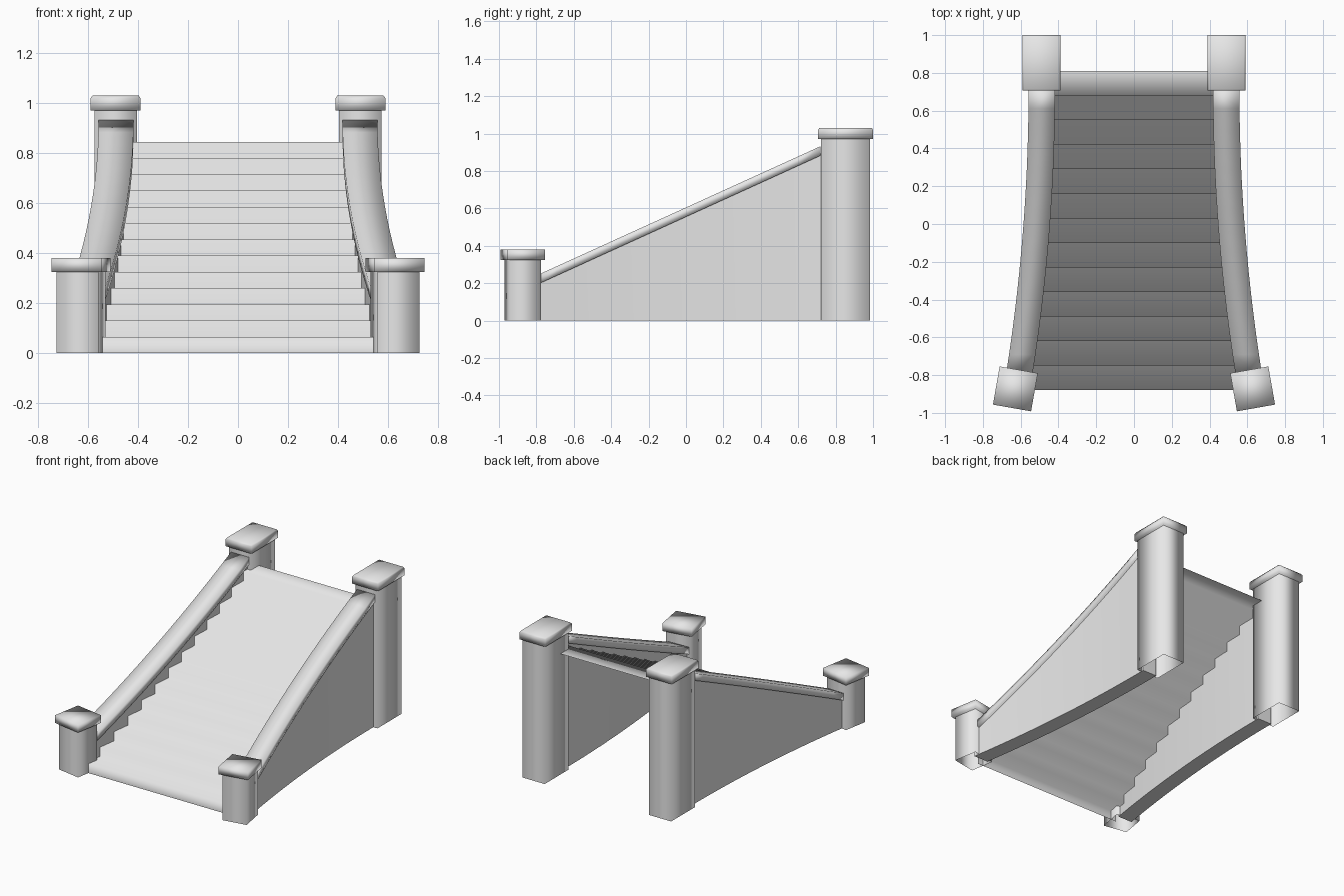
import bpy
import bmesh
from math import radians, cos, sin

cube = bpy.data.objects.get("Cube")
if cube:
    bpy.data.objects.remove(cube, do_unlink=True)

stone = bpy.data.materials.new("grey stone")
stone.diffuse_color = (0.8, 0.8, 0.8, 1)
stone.use_nodes = True
stone.node_tree.nodes["Principled BSDF"].inputs["Base Color"].default_value = (0.8, 0.8, 0.8, 1)


def loft(name, rings, closed=True, cap_start=False, cap_end=False, angle=180):
    """Skin a row of matching rings into one smooth-shaded object."""
    bm = bmesh.new()
    rows = [[bm.verts.new(p) for p in ring] for ring in rings]
    n = len(rows[0])
    for a, b in zip(rows, rows[1:]):
        for i in range(n if closed else n - 1):
            j = (i + 1) % n
            bm.faces.new((a[i], a[j], b[j], b[i]))
    if cap_start:
        bm.faces.new(rows[0][::-1])
    if cap_end:
        bm.faces.new(rows[-1])
    if closed:
        bmesh.ops.recalc_face_normals(bm, faces=bm.faces)
    mesh = bpy.data.meshes.new(name)
    bm.to_mesh(mesh)
    bm.free()
    mesh.materials.append(stone)
    obj = bpy.data.objects.new(name, mesh)
    bpy.context.collection.objects.link(obj)
    bpy.ops.object.select_all(action="DESELECT")
    obj.select_set(True)
    bpy.context.view_layer.objects.active = obj
    if angle < 180:
        bpy.ops.object.shade_smooth_by_angle(angle=radians(angle))
    else:
        bpy.ops.object.shade_smooth()
    return obj


def flank(y):
    """Distance of the flaring side wall from the middle."""
    t = max(0, (0.72 - y) / 1.5)
    return 0.488 + 0.117 * t * t


def slope(y):
    """Height of the underside of the handrail."""
    return 0.2 + 0.455 * (y + 0.78)


def square(cx, cy, hx, hy, z, turn):
    c, s = cos(turn), sin(turn)
    corners = ((-hx, -hy), (hx, -hy), (hx, hy), (-hx, hy))
    return [(cx + u * c - v * s, cy + u * s + v * c, z) for u, v in corners]


def post(name, cx, cy, hx, hy, shaft_top, cap_rings, turn=0):
    loft(name + "_shaft", [square(cx, cy, hx, hy, z, turn) for z in (0, shaft_top)])
    loft(name + "_cap", [square(cx, cy, hx + d, hy + d, z, turn) for z, d in cap_rings],
         cap_start=True, cap_end=True)


# Stair flight: one folded sheet, open underneath
STEPS, RISE, RUN = 13, 0.065, 0.13
profile = [(-0.88, 0)]
for i in range(STEPS):
    y, z = -0.88 + i * RUN, (i + 1) * RISE
    profile += [(y, z), (y + RUN, z)]
loft("stairs", [[(side * (flank(y) - 0.035), y, z) for y, z in profile] for side in (1, -1)],
     closed=False)

SEGMENTS = 14
for side, label in ((1, "left"), (-1, "right")):
    # Curved side wall
    walls, rails = [], []
    for i in range(SEGMENTS + 1):
        y = -0.82 + 1.56 * i / SEGMENTS
        x, z = flank(y), slope(y)
        walls.append([(side * (x + d), y, h) for d, h in
                      ((-0.055, 0), (0.055, 0), (0.055, z + 0.01), (-0.055, z + 0.01))])
        # Handrail section
        y = -0.8 + 1.52 * i / SEGMENTS
        x, z = flank(y), slope(y)
        rails.append([(side * (x + d), y, z + h) for d, h in
                      ((-0.07, 0), (0.07, 0), (0.07, 0.05), (-0.07, 0.05))])
    loft(label + "_wall", walls, cap_start=True, cap_end=True, angle=30)
    loft(label + "_handrail", rails, cap_start=True, cap_end=True)

    # Tall back post and short turned front post
    post(label + "_back_post", side * 0.49, 0.853, 0.085, 0.132, 0.975,
         ((0.97, 0.015), (1.02, 0.015), (1.03, 0.008)))
    post(label + "_front_post", side * 0.628, -0.873, 0.085, 0.085, 0.33,
         ((0.325, 0.0175), (0.38, 0.0175)), turn=side * radians(10))
